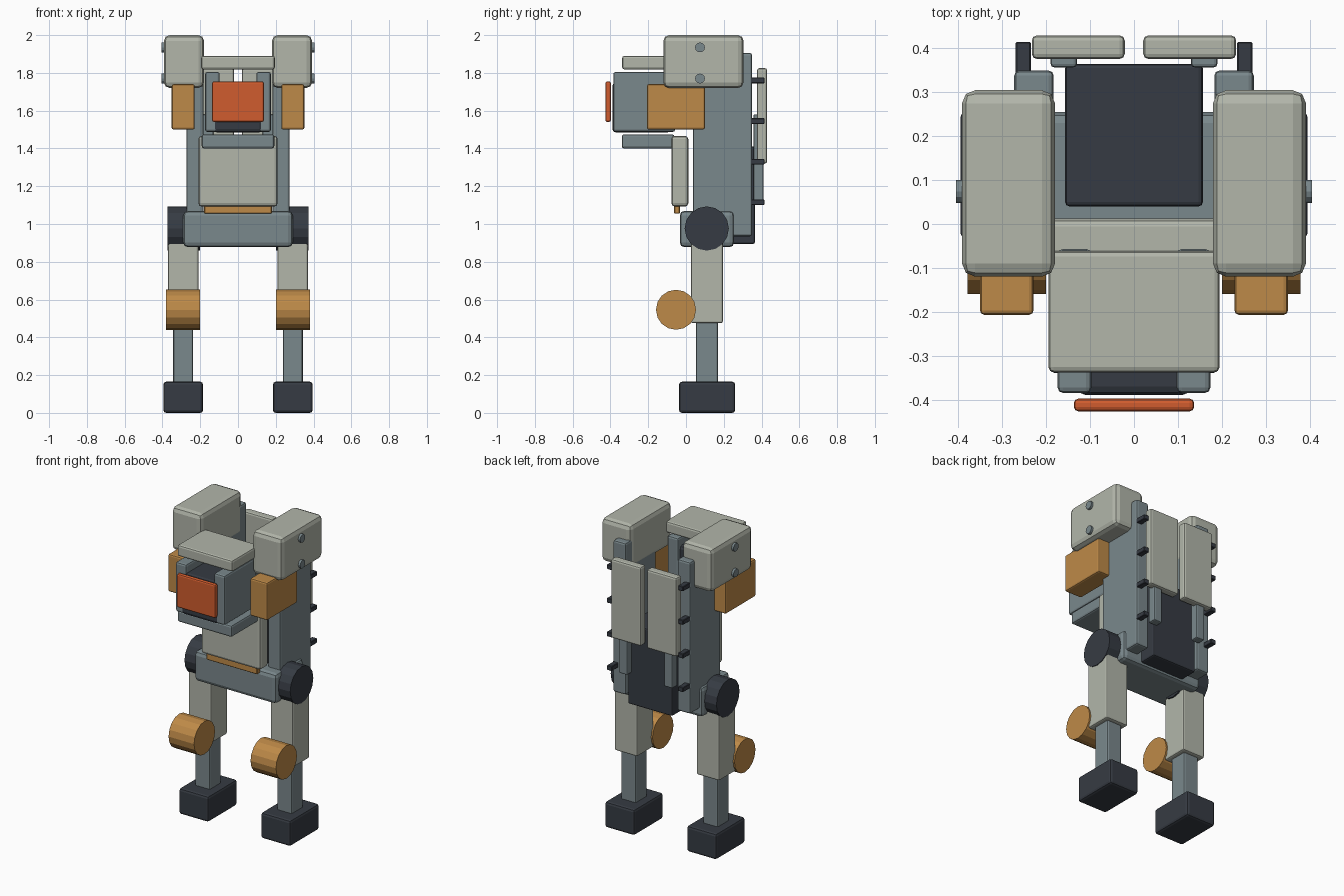
import bpy, math

if "Cube" in bpy.data.objects:
    bpy.data.objects.remove(bpy.data.objects["Cube"])


def material(name, srgb):
    m = bpy.data.materials.new(name)
    lin = [((c / 255 + 0.055) / 1.055) ** 2.4 for c in srgb]
    m.diffuse_color = (*lin, 1)
    m.use_nodes = True
    m.node_tree.nodes["Principled BSDF"].inputs["Base Color"].default_value = m.diffuse_color
    return m


CREAM = material("warm_grey_armour", (178, 182, 170))
SLATE = material("slate_frame", (122, 136, 140))
DARK = material("charcoal", (54, 59, 67))
GOLD = material("ochre", (190, 138, 72))
RED = material("visor_orange", (208, 92, 46))


def finish(ob, name, mat, bevel, segments=2):
    ob.name = name
    ob.data.materials.append(mat)
    if bevel:
        b = ob.modifiers.new("Bevel", 'BEVEL')
        b.width = bevel
        b.segments = segments
        b.limit_method = 'ANGLE'
    return ob


def box(name, mat, x, y, z, bevel=0.01, segments=2):
    """Box given by its (min, max) along each axis."""
    bpy.ops.mesh.primitive_cube_add(size=1)
    ob = bpy.context.object
    for v in ob.data.vertices:
        for i, (lo, hi) in enumerate((x, y, z)):
            v.co[i] = hi if v.co[i] > 0 else lo
    return finish(ob, name, mat, bevel, segments)


def drum(name, mat, x, y, z, r, sides=16):
    """Cylinder lying along x."""
    bpy.ops.mesh.primitive_cylinder_add(
        vertices=sides, radius=r, depth=abs(x[1] - x[0]),
        location=(sum(x) / 2, y, z), rotation=(0, math.pi / 2, 0))
    return finish(bpy.context.object, name, mat, 0)


def span(s, a, b):
    """Range a..b on side s of the body."""
    return (a, b) if s > 0 else (-b, -a)


for s, side in ((1, "right"), (-1, "left")):
    # Legs
    box(f"{side}_foot", DARK, span(s, 0.185, 0.395), (-0.037, 0.26), (0, 0.165), 0.015)
    box(f"{side}_shin", SLATE, span(s, 0.237, 0.343), (0.053, 0.17), (0.15, 0.55), 0.01)
    box(f"{side}_thigh", CREAM, span(s, 0.21, 0.37), (0.026, 0.195), (0.475, 0.95), 0.01)
    drum(f"{side}_knee", GOLD, span(s, 0.2, 0.38), -0.053, 0.546, 0.106)
    drum(f"{side}_hip_joint", DARK, span(s, 0.2, 0.374), 0.11, 0.976, 0.117)
    # Side pillar of the torso
    box(f"{side}_torso_pillar", SLATE, span(s, 0.183, 0.273), (0.037, 0.35), (0.935, 1.905), 0.012)
    # Shoulder, bolts and arm stub
    box(f"{side}_shoulder", CREAM, span(s, 0.18, 0.392), (-0.12, 0.305), (1.72, 2.0), 0.03)
    for z in (1.77, 1.935):
        drum(f"{side}_shoulder_bolt", SLATE, span(s, 0.37, 0.406), 0.074, z, 0.026, 12)
    box(f"{side}_arm_block", GOLD, span(s, 0.229, 0.351), (-0.207, 0.1), (1.5, 1.74), 0.01)
    # Back pods, mounts and clips
    box(f"{side}_back_pod", CREAM, span(s, 0.021, 0.233), (0.376, 0.43), (1.32, 1.825), 0.012)
    box(f"{side}_pod_mount", SLATE, span(s, 0.13, 0.19), (0.357, 0.41), (1.1, 1.58), 0.008)
    for z in (1.115, 1.33, 1.545, 1.76):
        box(f"{side}_back_clip", DARK, span(s, 0.235, 0.27), (0.34, 0.415), (z - 0.015, z + 0.015), 0.003, 1)
    # Head cheeks
    box(f"{side}_cheek", SLATE, span(s, 0.097, 0.174), (-0.385, -0.057), (1.488, 1.805), 0.012)

# Torso
box("pelvis", SLATE, (-0.29, 0.29), (-0.033, 0.255), (0.877, 1.07), 0.025)
box("backpack_core", DARK, (-0.157, 0.157), (0.04, 0.365), (0.895, 1.41), 0.01)
box("chest_plate", CREAM, (-0.21, 0.21), (-0.077, 0.012), (1.092, 1.467), 0.018)
box("belt_strip", GOLD, (-0.18, 0.18), (-0.063, -0.033), (1.055, 1.1), 0.004, 1)

# Head
box("head_core", DARK, (-0.13, 0.13), (-0.39, -0.08), (1.484, 1.75), 0.02)
box("head_roof", CREAM, (-0.195, 0.195), (-0.338, -0.062), (1.818, 1.89), 0.012)
box("chin", SLATE, (-0.192, 0.192), (-0.34, -0.062), (1.4, 1.475), 0.012)
box("visor", RED, (-0.137, 0.137), (-0.427, -0.398), (1.54, 1.755), 0.01)
